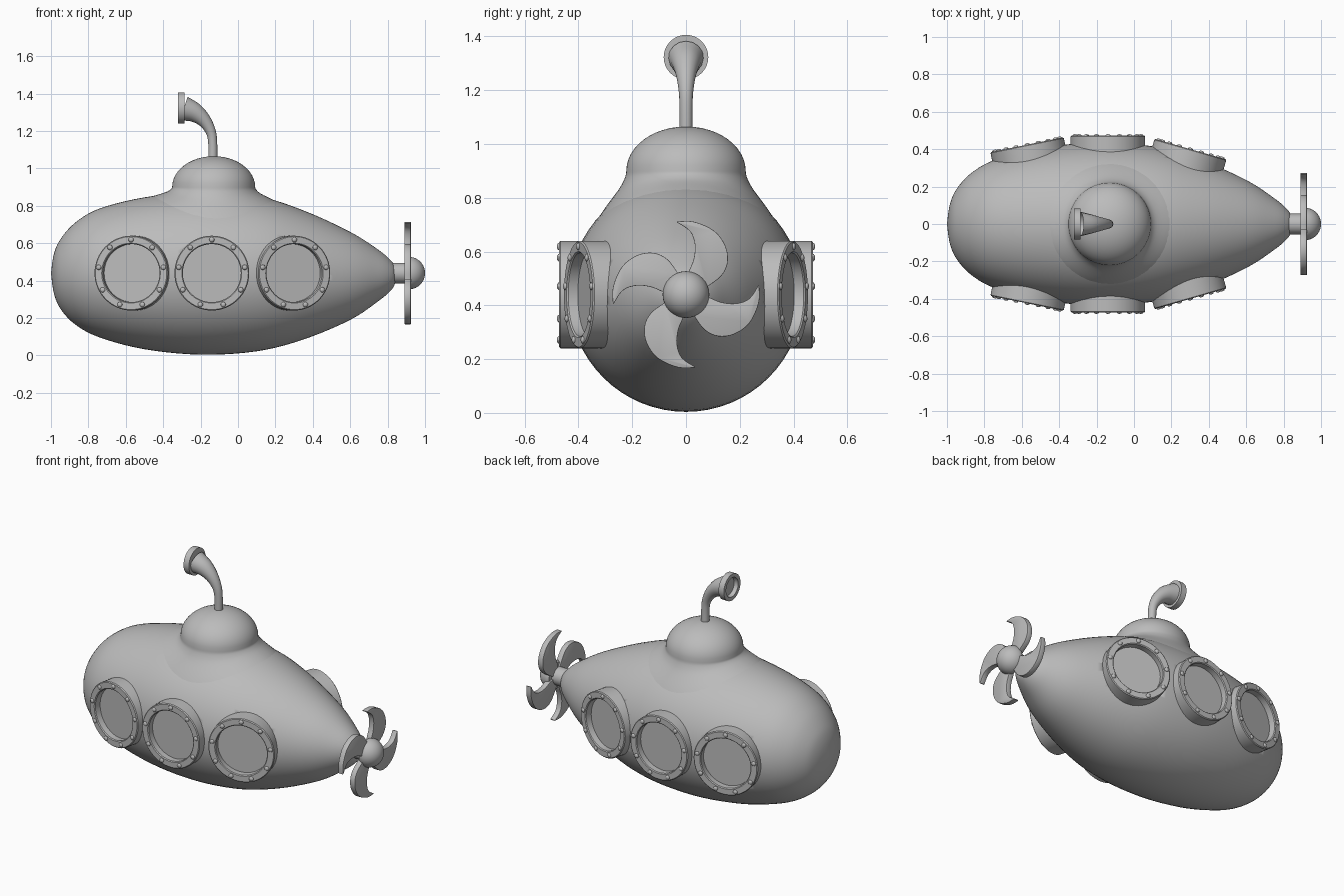
import bpy, bmesh
from math import pi, sin, cos, radians, sqrt
from mathutils import Vector, Matrix
from mathutils.bvhtree import BVHTree

if "Cube" in bpy.data.objects:
    bpy.data.objects.remove(bpy.data.objects["Cube"])

GREY = (0.5, 0.5, 0.5, 1)
paint = bpy.data.materials.new("plain_grey")
paint.use_nodes = True
paint.diffuse_color = GREY
paint.node_tree.nodes["Principled BSDF"].inputs["Base Color"].default_value = GREY


def activate(ob):
    bpy.ops.object.select_all(action="DESELECT")
    ob.select_set(True)
    bpy.context.view_layer.objects.active = ob


def finish(name, bm, angle=35):
    """Turn a bmesh into a smooth shaded, painted object."""
    me = bpy.data.meshes.new(name)
    bm.to_mesh(me)
    bm.free()
    ob = bpy.data.objects.new(name, me)
    bpy.context.collection.objects.link(ob)
    me.materials.append(paint)
    activate(ob)
    bpy.ops.object.shade_smooth_by_angle(angle=radians(angle))
    return ob


def smooth_path(points, steps):
    """Catmull-Rom samples through the points."""
    p = [Vector(q) for q in points]
    p = [p[0]] + p + [p[-1]]
    out = []
    for a, b, c, d in zip(p, p[1:], p[2:], p[3:]):
        for k in range(steps):
            t = k / steps
            out.append(b + (c - a) * t / 2 + (a * 2 - b * 5 + c * 4 - d) * t * t / 2
                       + (b * 3 - a - c * 3 + d) * t ** 3 / 2)
    return out + [p[-1]]


def skin(bm, rings):
    """Bridge equal closed rings of points with quads."""
    rows = [[bm.verts.new(q) for q in ring] for ring in rings]
    n = len(rows[0])
    for low, high in zip(rows, rows[1:]):
        for j in range(n):
            k = (j + 1) % n
            bm.faces.new((low[j], low[k], high[k], high[j]))
    bmesh.ops.remove_doubles(bm, verts=bm.verts, dist=1e-5)


def lathe(name, profile, matrix, sides=48):
    """Turn (radius, height, optional sideways shift) rows about an axis."""
    bm = bmesh.new()
    turns = [2 * pi * j / sides for j in range(sides)]
    skin(bm, [[matrix @ Vector((r * cos(a) + (s[0] if s else 0), r * sin(a), h))
               for a in turns] for r, h, *s in profile])
    return finish(name, bm)


def aim(origin, direction):
    turn = Vector(direction).to_track_quat("Z", "Y").to_matrix().to_4x4()
    return Matrix.Translation(origin) @ turn


# Hull: stations of x, bottom and top along the length
AXIS_Z = 0.44
stations = [(-1, .44, .44), (-.985, .335, .54), (-.95, .25, .62), (-.87, .165, .71),
            (-.74, .096, .785), (-.5, .033, .845), (-.2, .004, .875), (.1, .022, .852),
            (.35, .085, .775), (.6, .19, .66), (.75, .29, .565), (.82, .35, .505),
            (.84, .39, .47), (.84, .43, .43)]
rows = [((t - b) / 2, x, (t + b) / 2) for x, b, t in smooth_path(stations, 5)]
lengthwise = Matrix(((0, 0, 1, 0), (0, -1, 0, 0), (1, 0, 0, 0), (0, 0, 0, 1)))
hull = lathe("hull", rows, lengthwise, 64)
probe = bmesh.new()
probe.from_mesh(hull.data)
hull_tree = BVHTree.FromBMesh(probe)
probe.free()

# Conning tower: a dome whose foot flares into the hull
TOWER_X, TOWER_R, FOOT_Z = -.13, .222, .9
turns = [2 * pi * j / 64 for j in range(64)]
rings = []
for r, lift in smooth_path([(.33, -.03), (.28, .15), (.245, .4), (.226, .75), (TOWER_R, 1)], 3):
    ring = []
    for a in turns:
        x, y = TOWER_X + r * cos(a), r * sin(a)
        base = hull_tree.ray_cast(Vector((x, y, 2)), Vector((0, 0, -1)))[0].z
        ring.append((x, y, base + (FOOT_Z - base) * lift))
    rings.append(ring)
for k in range(1, 13):
    t = k / 12 * pi / 2
    rings.append([(TOWER_X + TOWER_R * cos(t) * cos(a), TOWER_R * cos(t) * sin(a),
                   FOOT_Z + .165 * sin(t)) for a in turns])
bm = bmesh.new()
skin(bm, rings)
finish("conning_tower", bm, 60)

# Periscope: a widening bent tube with a rimmed eyepiece
bend = smooth_path([(-.135, 1.03, .024), (-.135, 1.13, .024), (-.145, 1.195, .027),
                    (-.18, 1.255, .037), (-.232, 1.298, .052), (-.29, 1.32, .066)], 5)
curve = bpy.data.curves.new("periscope_tube", "CURVE")
curve.dimensions = "3D"
curve.bevel_depth = 1
curve.bevel_resolution = 6
spline = curve.splines.new("POLY")
spline.points.add(len(bend) - 1)
for point, (x, z, r) in zip(spline.points, bend):
    point.co = (x, 0, z, 1)
    point.radius = r
tube = bpy.data.objects.new("periscope_tube", curve)
bpy.context.collection.objects.link(tube)
curve.materials.append(paint)
activate(tube)
bpy.ops.object.convert(target="MESH")
bpy.ops.object.shade_smooth_by_angle(angle=radians(40))
eye = aim((-.285, 0, 1.323), (-1, 0, 0))
lathe("periscope_rim", [(0, 0), (.083, 0), (.083, .037), (.06, .037), (.055, .01)], eye, 32)
lathe("periscope_lens", [(.057, .012), (0, .012)], eye, 32)

# Portholes: three on each side, sunk into cut openings in the hull
for side, side_name in ((-1, "right"), (1, "left")):
    for place, x, y, tilt in (("front", -.572, .424, -11.5), ("middle", -.14, .472, 0),
                              ("rear", .302, .4, 16)):
        label = f"{side_name}_{place}_porthole"
        tilt = radians(tilt)
        spot = aim((x, side * y, AXIS_Z), (sin(tilt), side * cos(tilt), 0))
        lathe(label + "_frame", [(.2, -.18), (.2, -.005), (.195, 0), (.16, 0), (.155, -.005),
                                 (.155, -.06)], spot, 64)
        lathe(label + "_glass", [(.157, -.042), (0, -.042)], spot, 64)
        bm = bmesh.new()
        for k in range(9):
            a = pi / 2 + 2 * pi * k / 9
            seat = Matrix.Translation((.179 * cos(a), .179 * sin(a), 0))
            bmesh.ops.create_uvsphere(bm, u_segments=12, v_segments=8, radius=.014,
                                      matrix=spot @ seat @ Matrix.Diagonal((1, 1, .6, 1)))
        finish(label + "_rivets", bm, 60)
        cutter = lathe("cutter", [(0, -.1), (.175, -.1), (.175, .1), (0, .1)], spot)
        cutter.hide_render = True
        cut = hull.modifiers.new("opening", "BOOLEAN")
        cut.operation = "DIFFERENCE"
        cut.solver = "EXACT"
        cut.object = cutter
        activate(hull)
        bpy.ops.object.modifier_apply(modifier=cut.name)
        bpy.data.objects.remove(cutter)

# Propeller shaft and domed hub
stern = aim((.8, 0, AXIS_Z), (1, 0, 0))
lathe("propeller_shaft", [(.055, 0), (.055, .11)], stern, 32)
dome = [(.087 * cos(k * pi / 20), .113 + .087 * sin(k * pi / 20)) for k in range(11)]
lathe("propeller_hub", [(0, .1), (.08, .1)] + dome, stern, 32)

# Propeller blades: one curved outline repeated at quarter turns
inner = smooth_path([(0, .04), (.01, .085), (.028, .13), (.033, .185), (.015, .235),
                     (-.033, .268)], 4)
outer = smooth_path([(-.033, .272), (.03, .271), (.105, .237), (.147, .18), (.155, .12),
                     (.132, .07), (.08, .03), (.03, 0)], 4)
for k in range(4):
    bm = bmesh.new()
    spin = Matrix.Translation((0, 0, AXIS_Z)) @ Matrix.Rotation(k * pi / 2, 4, "X")
    face = bm.faces.new([bm.verts.new(spin @ Vector((.89, p.x, p.y))) for p in inner + outer])
    grown = bmesh.ops.extrude_face_region(bm, geom=[face])["geom"]
    bmesh.ops.translate(bm, vec=(.034, 0, 0),
                        verts=[v for v in grown if isinstance(v, bmesh.types.BMVert)])
    bmesh.ops.recalc_face_normals(bm, faces=bm.faces)
    rims = [e for e in bm.edges if abs(e.verts[0].co.x - e.verts[1].co.x) < .001]
    bmesh.ops.bevel(bm, geom=rims, offset=.006, segments=2, profile=.5, affect="EDGES",
                    clamp_overlap=True)
    finish(f"propeller_blade_{k + 1}", bm)
